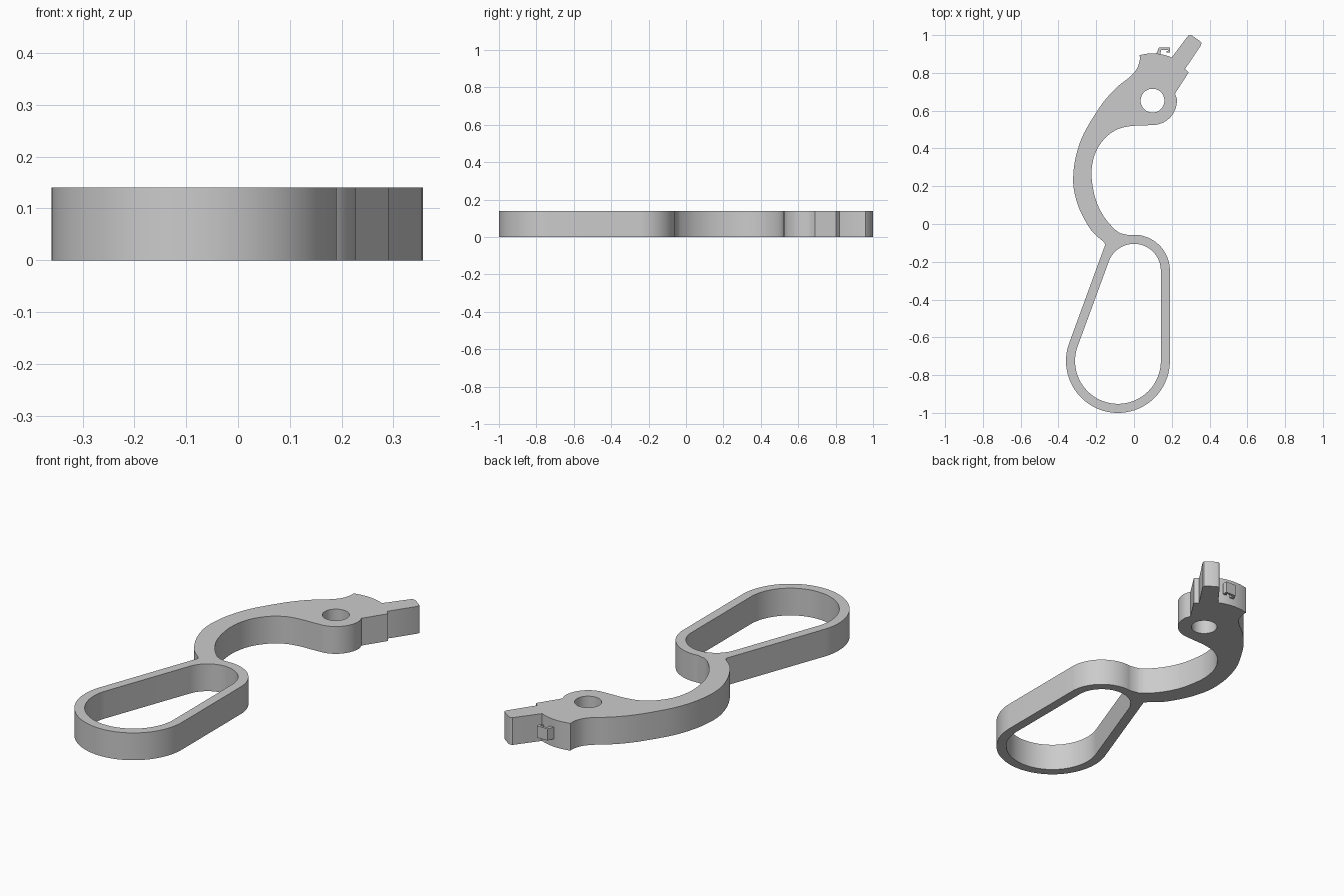
import bpy
from math import cos, sin, radians
from mathutils import Vector

cube = bpy.data.objects.get("Cube")
if cube:
    bpy.data.objects.remove(cube, do_unlink=True)

grey = bpy.data.materials.new("plain grey")
grey.use_nodes = True
grey.diffuse_color = (0.6, 0.6, 0.6, 1)
grey.node_tree.nodes["Principled BSDF"].inputs["Base Color"].default_value = (0.6, 0.6, 0.6, 1)

THICKNESS = 0.14


def arc(centre, radius, start, end, steps=32):
    """Points along a circular arc, angles in degrees."""
    angles = [radians(start + (end - start) * i / steps) for i in range(steps + 1)]
    return [(centre[0] + radius * cos(a), centre[1] + radius * sin(a)) for a in angles]


def smooth(points, steps=6):
    """Smooth path passing through every point."""
    p = [Vector(q) for q in points]
    p = [2 * p[0] - p[1]] + p + [2 * p[-1] - p[-2]]
    path = []
    for a, b, c, d in zip(p, p[1:], p[2:], p[3:]):
        for i in range(steps):
            t = i / steps
            path.append(0.5 * (2 * b + (c - a) * t + (2 * a - 5 * b + 4 * c - d) * t**2
                               + (3 * b - a - 3 * c + d) * t**3))
    return [tuple(q) for q in path] + [tuple(p[-2])]


def plate(name, loops, bottom, top):
    """Flat plate from an outline followed by its holes."""
    curve = bpy.data.curves.new(name + " profile", "CURVE")
    curve.dimensions = "2D"
    curve.fill_mode = "BOTH"
    curve.extrude = (top - bottom) / 2
    for loop in loops:
        spline = curve.splines.new("POLY")
        spline.points.add(len(loop) - 1)
        for point, (x, y) in zip(spline.points, loop):
            point.co = (x, y, 0, 1)
        spline.use_cyclic_u = True
    obj = bpy.data.objects.new(name, curve)
    obj.location.z = (top + bottom) / 2
    bpy.context.collection.objects.link(obj)
    bpy.ops.object.select_all(action="DESELECT")
    obj.select_set(True)
    bpy.context.view_layer.objects.active = obj
    bpy.ops.object.convert(target="MESH")
    obj = bpy.context.object
    obj.data.materials.clear()
    obj.data.materials.append(grey)
    # weld caps to walls so the edges shade cleanly
    weld = obj.modifiers.new("weld", "WELD")
    weld.merge_threshold = 0.0005
    bpy.ops.object.modifier_apply(modifier=weld.name)
    bpy.ops.object.shade_smooth_by_angle(angle=radians(30))
    return obj


# finger loop: small round end, large round end, slanted left side
SMALL_END = (0, -0.247)
LARGE_END = (-0.085, -0.725)
SLANT = 160
loop_outer = arc(SMALL_END, 0.19, 98, 0) + arc(LARGE_END, 0.275, 0, SLANT - 360, 64)
loop_hole = arc(SMALL_END, 0.142, SLANT, 0) + arc(LARGE_END, 0.227, 0, SLANT - 360, 64)

# curved neck
neck_outer = smooth([(-0.157, -0.122), (-0.153, -0.108), (-0.164, -0.092), (-0.225, -0.035),
                     (-0.285, 0.07), (-0.318, 0.18), (-0.32, 0.28), (-0.302, 0.38),
                     (-0.265, 0.48), (-0.195, 0.598), (-0.14, 0.672), (-0.08, 0.733),
                     (-0.02, 0.78), (0.014, 0.82), (0.03, 0.865), (0.03, 0.894)])
neck_inner = smooth([(0.06, 0.522), (-0.02, 0.518), (-0.09, 0.5), (-0.153, 0.455),
                     (-0.203, 0.38), (-0.224, 0.29), (-0.219, 0.2), (-0.196, 0.11),
                     (-0.153, 0.03), (-0.1, -0.03), (-0.07, -0.05)])

# pivot head with the pointing arm
PIVOT = (0.098, 0.653)
head_top = arc(PIVOT, 0.25, 104, 66, 12)
arm = [(0.28, 0.988), (0.287, 0.997), (0.298, 1.0), (0.308, 0.997), (0.349, 0.969),
       (0.357, 0.96), (0.355, 0.947), (0.27, 0.82), (0.29, 0.803), (0.217, 0.69)]
head_round = arc(PIVOT, 0.129, 5, -90, 24)
pivot_hole = arc(PIVOT, 0.063, 0, 352.5, 47)

outline = loop_outer + neck_outer + head_top + arm + head_round + neck_inner
plate("lever_body", [outline, loop_hole, pivot_hole], 0, THICKNESS)

# small catch on the top of the head
catch = [(0.115, 0.895), (0.132, 0.934), (0.191, 0.934), (0.191, 0.908), (0.172, 0.908),
         (0.172, 0.915), (0.181, 0.915), (0.181, 0.922), (0.143, 0.922), (0.14, 0.895)]
plate("spring_catch", [catch], 0.04, 0.1)
